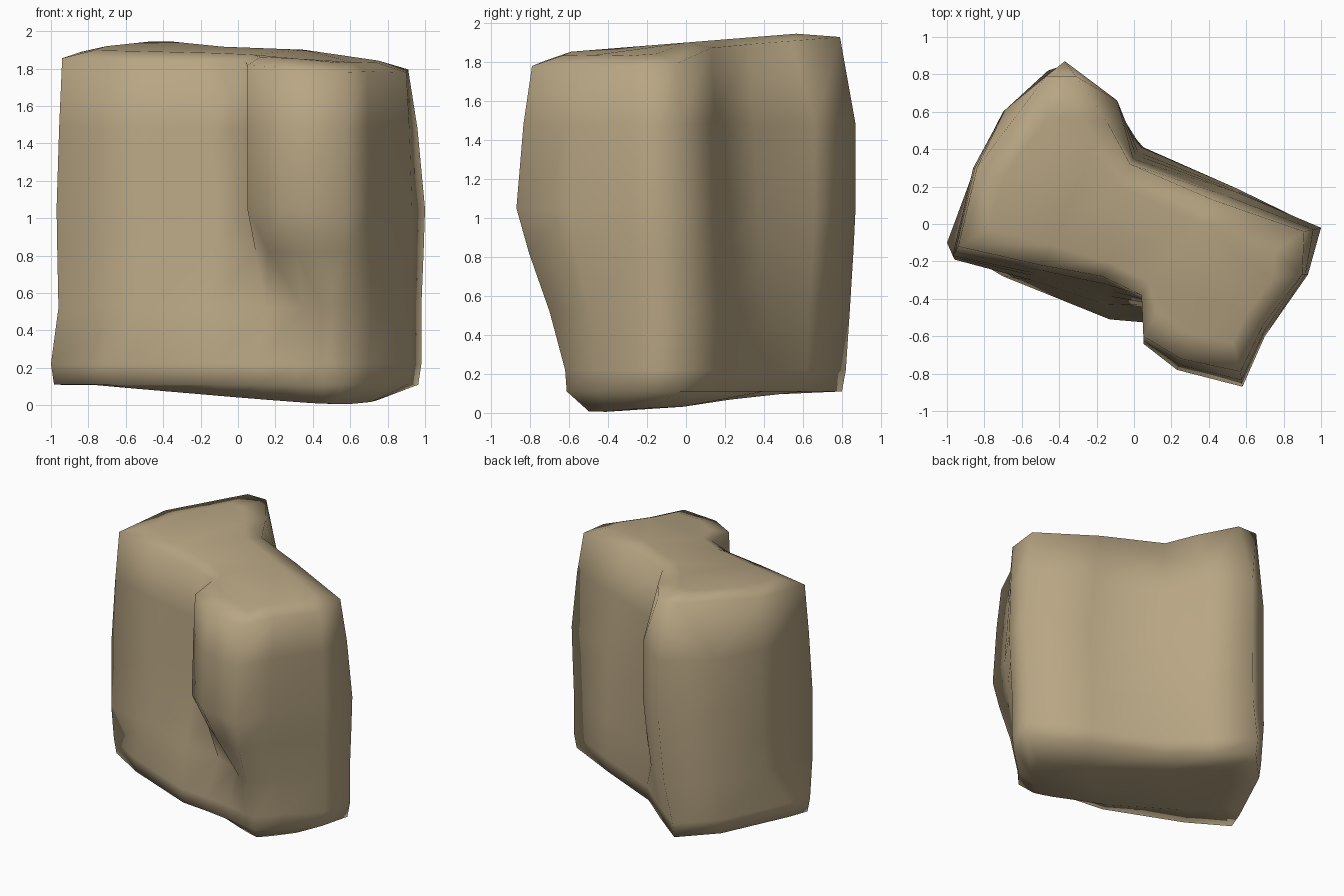
import bpy
import bmesh
import math
from mathutils import Vector

default_cube = bpy.data.objects.get("Cube")
if default_cube:
    bpy.data.objects.remove(default_cube, do_unlink=True)

# Footprint outlines of the boulder, counter-clockwise from the outer front corner
RIM = [(-.94, -.12), (-.5, -.22), (-.17, -.28), (.04, -.38), (.05, -.6), (.25, -.72), (.57, -.79), (.69, -.54),
       (.9, -.27), (.91, -.04), (.42, .13), (-.02, .32), (-.14, .54), (-.31, .79), (-.47, .79), (-.84, .3)]
WAIST = [(-.97, -.17), (-.5, -.27), (-.12, -.36), (.06, -.42), (.05, -.64), (.23, -.78), (.58, -.87), (.7, -.6),
         (.93, -.27), (1, -.02), (.55, .17), (.01, .37), (-.09, .66), (-.37, .87), (-.69, .61), (-.86, .3)]
KNEE = [(-.96, -.19), (-.55, -.3), (-.15, -.43), (.15, -.46), (.35, -.54), (.45, -.63), (.56, -.7), (.71, -.5),
        (.92, -.25), (.98, -.02), (.55, .19), (.04, .41), (-.14, .63), (-.4, .84), (-.7, .6), (-.87, .25)]
FOOT = [(-1, -.1), (-.7, -.28), (-.13, -.51), (.1, -.53), (.32, -.56), (.45, -.59), (.56, -.62), (.7, -.46),
        (.92, -.25), (.98, -.02), (.55, .19), (.05, .41), (-.2, .62), (-.46, .82), (-.7, .57), (-.94, .06)]

SPINE_START = Vector((-.45, .15))
SPINE_END = Vector((.45, -.35))
LOWEST_POINT = Vector((.52, -.4))


def toward_spine(point, amount):
    """Pull a footprint point toward the diagonal ridge of the rock."""
    point = Vector(point)
    axis = SPINE_END - SPINE_START
    along = (point - SPINE_START).dot(axis) / axis.length_squared
    nearest = SPINE_START + axis * min(max(along, 0), 1)
    return point.lerp(nearest, amount)


def top_height(point):
    return 1.88 + .08 * point.y - .13 * max(0, point.x - .4)


def bottom_height(point):
    return .08 * (point - LOWEST_POINT).length


def blend(first, second, amount):
    """Outline part of the way between two others."""
    return [Vector(a).lerp(Vector(b), amount) for a, b in zip(first, second)]


def level_ring(bm, outline, height):
    return [bm.verts.new((x, y, height)) for x, y in outline]


def cap_ring(bm, outline, amount, height_rule, offset):
    """Ring pulled inward that follows the cap surface."""
    points = [toward_spine(point, amount) for point in outline]
    return [bm.verts.new((p.x, p.y, height_rule(p) + offset)) for p in points]


def bridge(bm, lower, upper):
    count = len(lower)
    for i in range(count):
        j = (i + 1) % count
        bm.faces.new((lower[i], lower[j], upper[j], upper[i]))


def make_material(name, color):
    material = bpy.data.materials.new(name)
    material.use_nodes = True
    material.diffuse_color = color
    material.node_tree.nodes["Principled BSDF"].inputs["Base Color"].default_value = color
    return material


# The shoulder narrows toward the rim, except at the upright rear lobe
shoulder = [high if low[1] < .5 else Vector(low)
            for low, high in zip(WAIST, blend(WAIST, RIM, .45))]
sole = [toward_spine(point, .03) for point in FOOT]

# Stack the rings from the underside to the crown
bm = bmesh.new()
rings = [
    cap_ring(bm, FOOT, .45, bottom_height, 0),
    level_ring(bm, sole, .11),
    level_ring(bm, FOOT, .22),
    level_ring(bm, KNEE, .52),
    level_ring(bm, blend(KNEE, WAIST, .62), .82),
    level_ring(bm, WAIST, 1.05),
    level_ring(bm, shoulder, 1.48),
    cap_ring(bm, RIM, 0, top_height, -.015),
    cap_ring(bm, RIM, .35, top_height, .02),
]
for lower, upper in zip(rings, rings[1:]):
    bridge(bm, lower, upper)

# Close the underside and the crown
caps = [bm.faces.new(rings[0]), bm.faces.new(rings[-1])]
bmesh.ops.triangulate(bm, faces=caps)
bmesh.ops.recalc_face_normals(bm, faces=bm.faces)

mesh = bpy.data.meshes.new("boulder")
bm.to_mesh(mesh)
bm.free()
boulder = bpy.data.objects.new("boulder", mesh)
bpy.context.collection.objects.link(boulder)
mesh.materials.append(make_material("tan_stone", (.48, .38, .23, 1)))

# Soft shading across all the worn folds
bpy.ops.object.select_all(action="DESELECT")
boulder.select_set(True)
bpy.context.view_layer.objects.active = boulder
bpy.ops.object.shade_smooth_by_angle(angle=math.radians(110))
